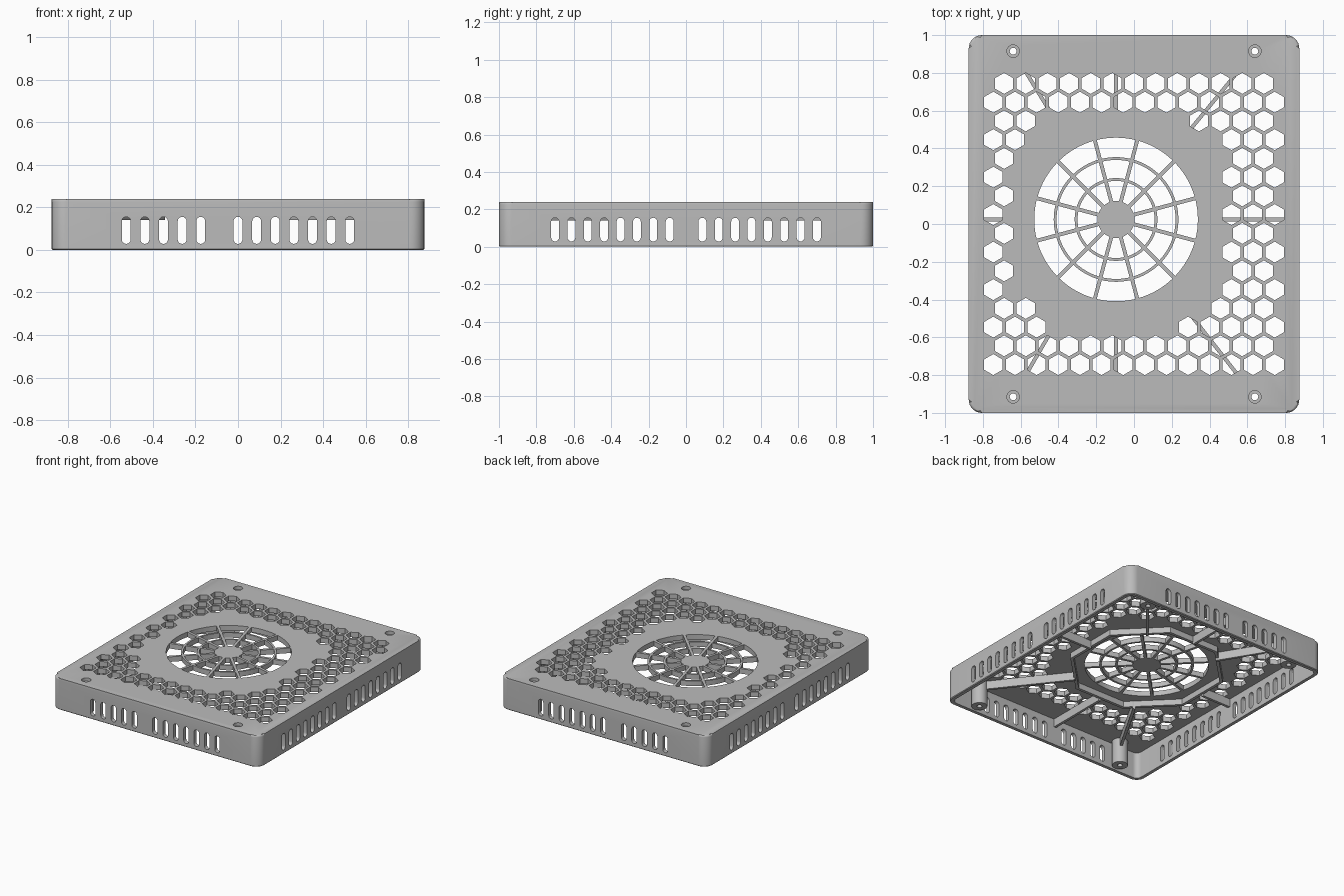
import bpy, bmesh
from math import sin, cos, pi, asin, atan2, hypot, sqrt
from mathutils import Matrix, Vector

if "Cube" in bpy.data.objects:
    bpy.data.objects.remove(bpy.data.objects["Cube"])

HX, HY, TOP, UNDER = 0.875, 1.0, 0.24, 0.202
WALL = 0.03
FAN = Vector((-0.095, 0.024))
BOSS_X, BOSS_Y = 0.64, 0.915

grey = bpy.data.materials.new("plain_grey")
grey.use_nodes = True
COLOUR = (0.50, 0.50, 0.50, 1)
grey.diffuse_color = COLOUR
grey.node_tree.nodes["Principled BSDF"].inputs["Base Color"].default_value = COLOUR


def make(name, bm, smooth=True):
    bmesh.ops.recalc_face_normals(bm, faces=bm.faces[:])
    me = bpy.data.meshes.new(name)
    bm.to_mesh(me)
    bm.free()
    me.materials.append(grey)
    ob = bpy.data.objects.new(name, me)
    bpy.context.collection.objects.link(ob)
    if smooth:
        finish(ob)
    return ob


def finish(ob):
    bpy.ops.object.select_all(action='DESELECT')
    ob.select_set(True)
    bpy.context.view_layer.objects.active = ob
    bpy.ops.object.shade_smooth_by_angle(angle=pi / 6)


def arc(cx, cy, r, a0, a1, n):
    return [(cx + r * cos(a0 + (a1 - a0) * i / n), cy + r * sin(a0 + (a1 - a0) * i / n))
            for i in range(n + 1)]


def circle(cx, cy, r, n, turn=0.0):
    return arc(cx, cy, r, turn, turn + 2 * pi, n)[:-1]


def rounded_rect(hx, hy, r, n=8):
    pts = []
    for k, (sx, sy) in enumerate([(1, 1), (-1, 1), (-1, -1), (1, -1)]):
        pts += arc(sx * (hx - r), sy * (hy - r), r, k * pi / 2, (k + 1) * pi / 2, n)
    return pts


def prism(bm, pts, z0, z1, mat=Matrix()):
    low = [bm.verts.new(mat @ Vector((x, y, z0))) for x, y in pts]
    high = [bm.verts.new(mat @ Vector((x, y, z1))) for x, y in pts]
    faces = [bm.faces.new(low[::-1]), bm.faces.new(high)]
    for i in range(len(pts)):
        j = (i + 1) % len(pts)
        faces.append(bm.faces.new((low[i], low[j], high[j], high[i])))
    return faces


def ring(bm, outer, inner, z0, z1):
    loops = [[bm.verts.new((x, y, z)) for x, y in pts]
             for pts, z in ((outer, z0), (outer, z1), (inner, z1), (inner, z0))]
    n = len(outer)
    for k in range(4):
        a, b = loops[k], loops[(k + 1) % 4]
        for i in range(n):
            j = (i + 1) % n
            bm.faces.new((a[i], a[j], b[j], b[i]))


def cut(ob, cutter):
    mod = ob.modifiers.new("cut", 'BOOLEAN')
    mod.operation, mod.solver, mod.object = 'DIFFERENCE', 'EXACT', cutter
    bpy.context.view_layer.objects.active = ob
    bpy.ops.object.modifier_apply(modifier=mod.name)
    bpy.data.objects.remove(cutter)


# Cover: rounded block with softened top and bottom rims
bm = bmesh.new()
low, high = prism(bm, rounded_rect(HX, HY, 0.07), 0, TOP)[:2]
low_edges, high_edges = list(low.edges), list(high.edges)
bmesh.ops.bevel(bm, geom=high_edges, offset=0.014, segments=3, profile=0.5, affect='EDGES')
low_edges = [e for e in bm.edges if all(v.co.z < 1e-5 for v in e.verts)]
bmesh.ops.bevel(bm, geom=low_edges, offset=0.005, segments=1, affect='EDGES')
cover = make("cover", bm, smooth=False)

# Hollow underside
bm = bmesh.new()
prism(bm, rounded_rect(HX - WALL, HY - WALL, 0.07 - WALL), -0.1, UNDER)
cut(cover, make("cavity_cutter", bm, smooth=False))

# Openings in the top and the walls
bm = bmesh.new()
Z0, Z1 = UNDER - 0.03, TOP + 0.03

# Honeycomb vents, leaving an octagon clear around the fan
PITCH = 0.1146
for row in range(16):
    count = 13 + row % 2
    y = (7.5 - row) * PITCH * sqrt(3) / 2
    for col in range(count):
        x = (col - (count - 1) / 2) * PITCH
        dx, dy = abs(x - FAN.x), abs(y - FAN.y)
        if max(dx, dy) > 0.58 or (dx + dy) / sqrt(2) > 0.66:
            prism(bm, circle(x, y, 0.0555, 6, pi / 6), Z0, Z1)

# Fan guard windows between twelve spokes and two rings
for r0, r1 in ((0.098, 0.204), (0.219, 0.315), (0.330, 0.433)):
    for k in range(12):
        a, b = pi / 12 + k * pi / 6, pi / 12 + (k + 1) * pi / 6
        g0, g1 = asin(0.01 / r0), asin(0.01 / r1)
        pts = arc(FAN.x, FAN.y, r1, a + g1, b - g1, 8) + arc(FAN.x, FAN.y, r0, b - g0, a + g0, 8)
        prism(bm, pts, Z0, Z1)

# Screw recesses
corners = [(sx * BOSS_X, sy * BOSS_Y) for sx in (-1, 1) for sy in (-1, 1)]
for x, y in corners:
    prism(bm, circle(x, y, 0.033, 24), Z0, Z1)

# Upright slots in all four walls, skipped where a rib meets the wall
SLOT, R = 0.0875, 0.021
slot = arc(0, 0.134, R, 0, pi, 8) + arc(0, 0.049, R, pi, 2 * pi, 8)
upright = Matrix.Rotation(pi / 2, 4, 'X')
for side in (-1, 1):
    for i in range(-6, 7):
        if i != -1:
            prism(bm, slot, -0.04, 0.04, Matrix.Translation((i * SLOT, side * (HY - 0.015), 0)) @ upright)
    for i in range(-8, 9):
        if i != 0:
            prism(bm, slot, -0.04, 0.04, Matrix.Translation((side * (HX - 0.015), i * SLOT, 0))
                  @ Matrix.Rotation(pi / 2, 4, 'Z') @ upright)
cut(cover, make("opening_cutter", bm, smooth=False))
finish(cover)

# Screw posts
bm = bmesh.new()
for x, y in corners:
    ring(bm, circle(x, y, 0.055, 24), circle(x, y, 0.018, 24), 0.012, 0.215)
make("screw_posts", bm)

# Octagonal collar under the fan
bm = bmesh.new()
octagon = [circle(FAN.x, FAN.y, r / cos(pi / 8), 8, pi / 8) for r in (0.515, 0.493)]
ring(bm, *octagon, 0.158, UNDER + 0.005)
make("fan_collar", bm)

# Ribs from the collar to the walls and screw posts
bm = bmesh.new()
ends = [(x, y, 0.045) for x, y in corners]
ends += [(FAN.x, s * (HY - WALL), -0.005) for s in (-1, 1)]
ends += [(s * (HX - WALL), FAN.y, -0.005) for s in (-1, 1)]
for x, y, gap in ends:
    dx, dy = x - FAN.x, y - FAN.y
    length = hypot(dx, dy) - gap
    pts = [(0.51, -0.01), (length, -0.01), (length, 0.01), (0.51, 0.01)]
    turn = Matrix.Translation((FAN.x, FAN.y, 0)) @ Matrix.Rotation(atan2(dy, dx), 4, 'Z')
    prism(bm, pts, 0.14, UNDER + 0.003, turn)
make("ribs", bm)
